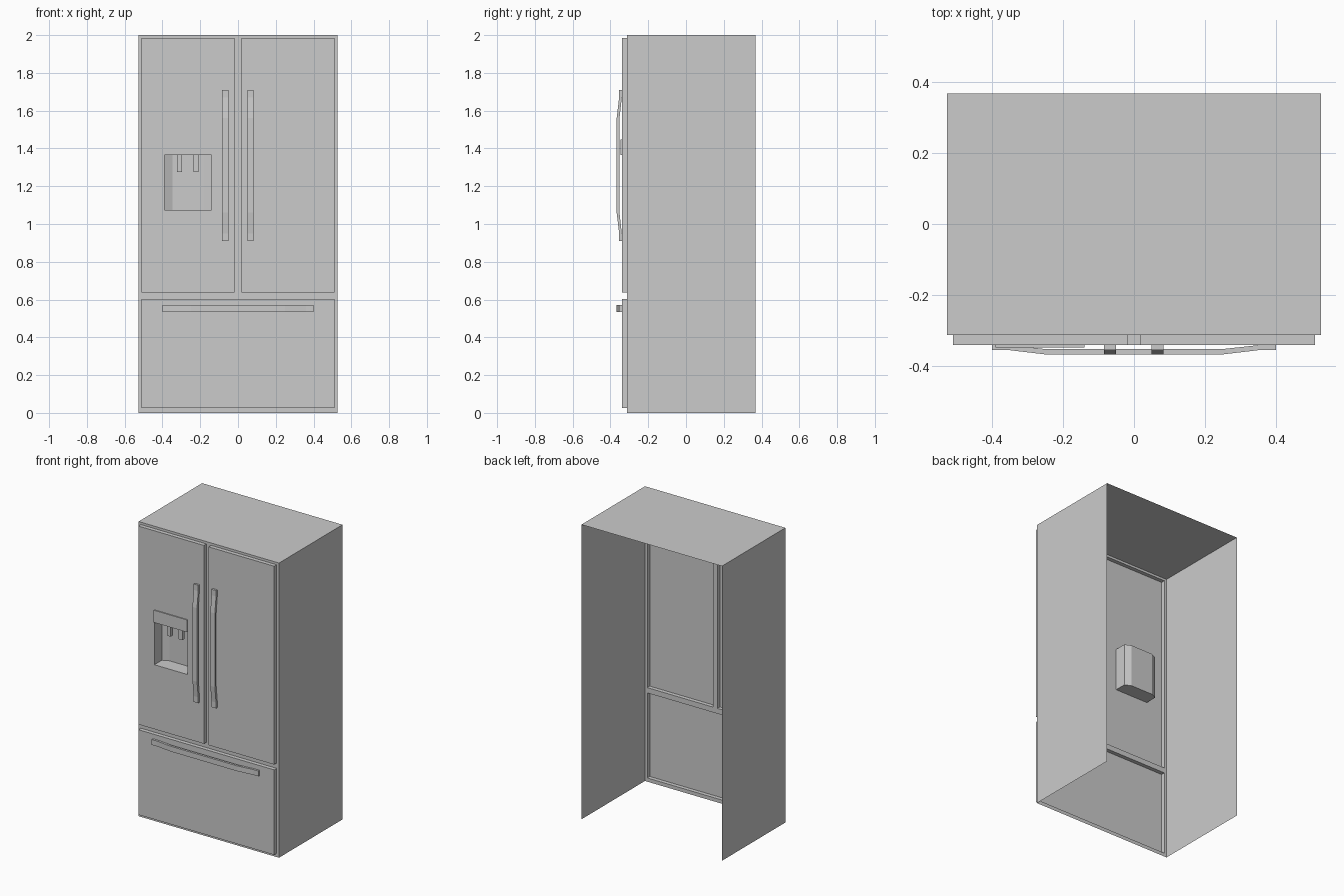
import bpy, bmesh

if "Cube" in bpy.data.objects:
    bpy.data.objects.remove(bpy.data.objects["Cube"])

FRAME_Y, DOOR_Y, BACK_Y = -0.313, -0.340, 0.368
W, H = 0.527, 2.0


def finish(name, bm, weld=True):
    if weld:
        bmesh.ops.remove_doubles(bm, verts=bm.verts, dist=1e-5)
    bmesh.ops.recalc_face_normals(bm, faces=bm.faces)
    mesh = bpy.data.meshes.new(name)
    bm.to_mesh(mesh)
    bm.free()
    obj = bpy.data.objects.new(name, mesh)
    bpy.context.collection.objects.link(obj)
    return obj


def quad(bm, *pts):
    return bm.faces.new([bm.verts.new(p) for p in pts])


def sheet(bm, xs, zs, y, holes=()):
    """Front-facing grid of faces, leaving out the (column, row) holes."""
    for i, (x0, x1) in enumerate(zip(xs, xs[1:])):
        for j, (z0, z1) in enumerate(zip(zs, zs[1:])):
            if (i, j) not in holes:
                quad(bm, (x0, y, z0), (x1, y, z0), (x1, y, z1), (x0, y, z1))


def merge_flat(bm):
    bmesh.ops.remove_doubles(bm, verts=bm.verts, dist=1e-5)
    bmesh.ops.recalc_face_normals(bm, faces=bm.faces)


def wall(bm, outline, y0, y1):
    """Rim running from depth y0 to y1 around an x-z outline."""
    for (xa, za), (xb, zb) in zip(outline, outline[1:] + outline[:1]):
        quad(bm, (xa, y0, za), (xb, y0, zb), (xb, y1, zb), (xa, y1, za))


def rect(x0, x1, z0, z1):
    return [(x0, z0), (x1, z0), (x1, z1), (x0, z1)]


def box(name, x0, x1, y0, y1, z0, z1):
    bm = bmesh.new()
    bmesh.ops.create_cube(bm, size=1)
    for v in bm.verts:
        v.co = ((x0 + x1) / 2 + v.co.x * (x1 - x0),
                (y0 + y1) / 2 + v.co.y * (y1 - y0),
                (z0 + z1) / 2 + v.co.z * (z1 - z0))
    return finish(name, bm)


# Cabinet: thin shell, open at the back and underneath, with a front frame
bm = bmesh.new()
quad(bm, (-W, FRAME_Y, H), (W, FRAME_Y, H), (W, BACK_Y, H), (-W, BACK_Y, H))
for s in (-W, W):
    quad(bm, (s, FRAME_Y, 0), (s, BACK_Y, 0), (s, BACK_Y, H), (s, FRAME_Y, H))
D, G = 0.51, 0.018
Z0, Z1, Z2, Z3 = 0.025, 0.602, 0.638, 1.984
sheet(bm, [-W, -D, -G, G, D, W], [0, Z0, Z1, Z2, Z3, H], FRAME_Y,
      {(1, 1), (2, 1), (3, 1), (1, 3), (3, 3)})
finish("cabinet_shell", bm)

# Doors and drawer: raised hollow panels, the left one cut for the dispenser
RX0, RX1, RZ0, RZ1 = -0.39, -0.14, 1.075, 1.365
for name, xs, zs, holes in (
        ("left_door", [-D, RX0, RX1, -G], [Z2, RZ0, RZ1, Z3], {(1, 1)}),
        ("right_door", [G, D], [Z2, Z3], ()),
        ("freezer_drawer", [-D, D], [Z0, Z1], ())):
    bm = bmesh.new()
    sheet(bm, xs, zs, DOOR_Y, holes)
    wall(bm, rect(xs[0], xs[-1], zs[0], zs[-1]), DOOR_Y, FRAME_Y)
    finish(name, bm)

# Dispenser niche with chamfered rear corners
bm = bmesh.new()
plan = [(RX0, DOOR_Y), (RX0, -0.26), (RX0 + 0.043, -0.24),
        (RX1 - 0.043, -0.24), (RX1, -0.26), (RX1, DOOR_Y)]
for (xa, ya), (xb, yb) in zip(plan, plan[1:]):
    quad(bm, (xa, ya, RZ0), (xb, yb, RZ0), (xb, yb, RZ1), (xa, ya, RZ1))
for z in (RZ0, RZ1):
    quad(bm, *[(x, y, z) for x, y in plan])
finish("dispenser_niche", bm)

# Control panel and two spouts
box("dispenser_panel", RX0, RX1, -0.347, DOOR_Y, RZ1, 1.448)
for i, x in enumerate((-0.31, -0.222)):
    box(f"dispenser_spout_{i + 1}", x - 0.014, x + 0.014, -0.30, -0.275, 1.275, RZ1)

# Bowed handles: a profile along the length, extruded across the width
half = [(0.25, -0.367), (0.36, -0.354), (0.40, -0.354)]
half_in = [(0.40, -0.340), (0.36, -0.340), (0.25, -0.352)]
right = half + half_in
profile = right + [(-t, y) for t, y in reversed(right)]


def handle(name, place, width):
    bm = bmesh.new()
    a = [bm.verts.new(place(t, y, -width / 2)) for t, y in profile]
    b = [bm.verts.new(place(t, y, width / 2)) for t, y in profile]
    n = len(profile)
    bm.faces.new(a)
    bm.faces.new(b)
    for i in range(n):
        j = (i + 1) % n
        bm.faces.new((a[i], a[j], b[j], b[i]))
    finish(name, bm)


for side, cx in (("left", -0.068), ("right", 0.066)):
    handle(f"{side}_door_handle", lambda t, y, w: (cx + w, y, 1.31 + t), 0.034)
handle("drawer_handle", lambda t, y, w: (t, y, 0.552 + w), 0.036)
